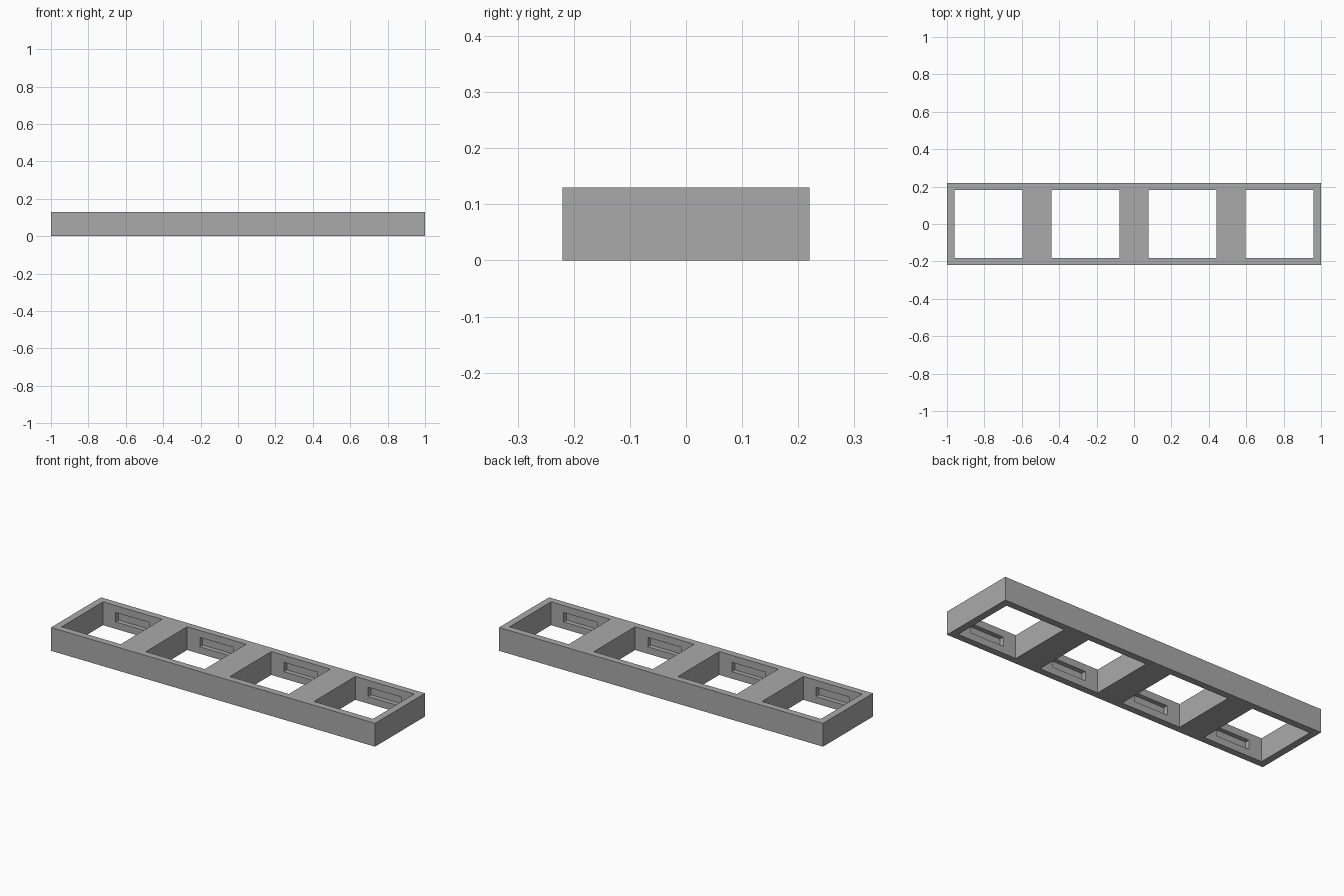
import bpy

# Remove the default cube
cube = bpy.data.objects.get("Cube")
if cube:
    bpy.data.objects.remove(cube, do_unlink=True)

grey = bpy.data.materials.new("plain_grey")
grey.use_nodes = True
COLOUR = (0.4, 0.4, 0.4, 1)
grey.diffuse_color = COLOUR
grey.node_tree.nodes["Principled BSDF"].inputs["Base Color"].default_value = COLOUR

HEIGHT = 0.13
PITCH = 0.519      # spacing of the openings
OPENING = 0.364    # side of each square opening


def box(name, size, location):
    bpy.ops.mesh.primitive_cube_add(size=1, location=location)
    obj = bpy.context.object
    obj.name = name
    obj.scale = size
    bpy.ops.object.transform_apply(location=False, rotation=False, scale=True)
    obj.data.materials.append(grey)
    return obj


def cut(target, cutter):
    mod = target.modifiers.new("cut", "BOOLEAN")
    mod.operation = "DIFFERENCE"
    mod.solver = "EXACT"
    mod.object = cutter
    bpy.context.view_layer.objects.active = target
    bpy.ops.object.modifier_apply(modifier=mod.name)
    bpy.data.objects.remove(cutter, do_unlink=True)


# Long flat bar with four square openings
frame = box("frame", (2, 0.44, HEIGHT), (0, 0, HEIGHT / 2))
for i in range(4):
    x = (i - 1.5) * PITCH
    cut(frame, box("opening_cutter", (OPENING, OPENING, 1), (x, 0, HEIGHT / 2)))
    # Blind clip slots recessed into the front and back walls of each opening
    cut(frame, box("slot_cutter", (0.208, OPENING + 0.052, 0.052), (x, 0, HEIGHT / 2)))
